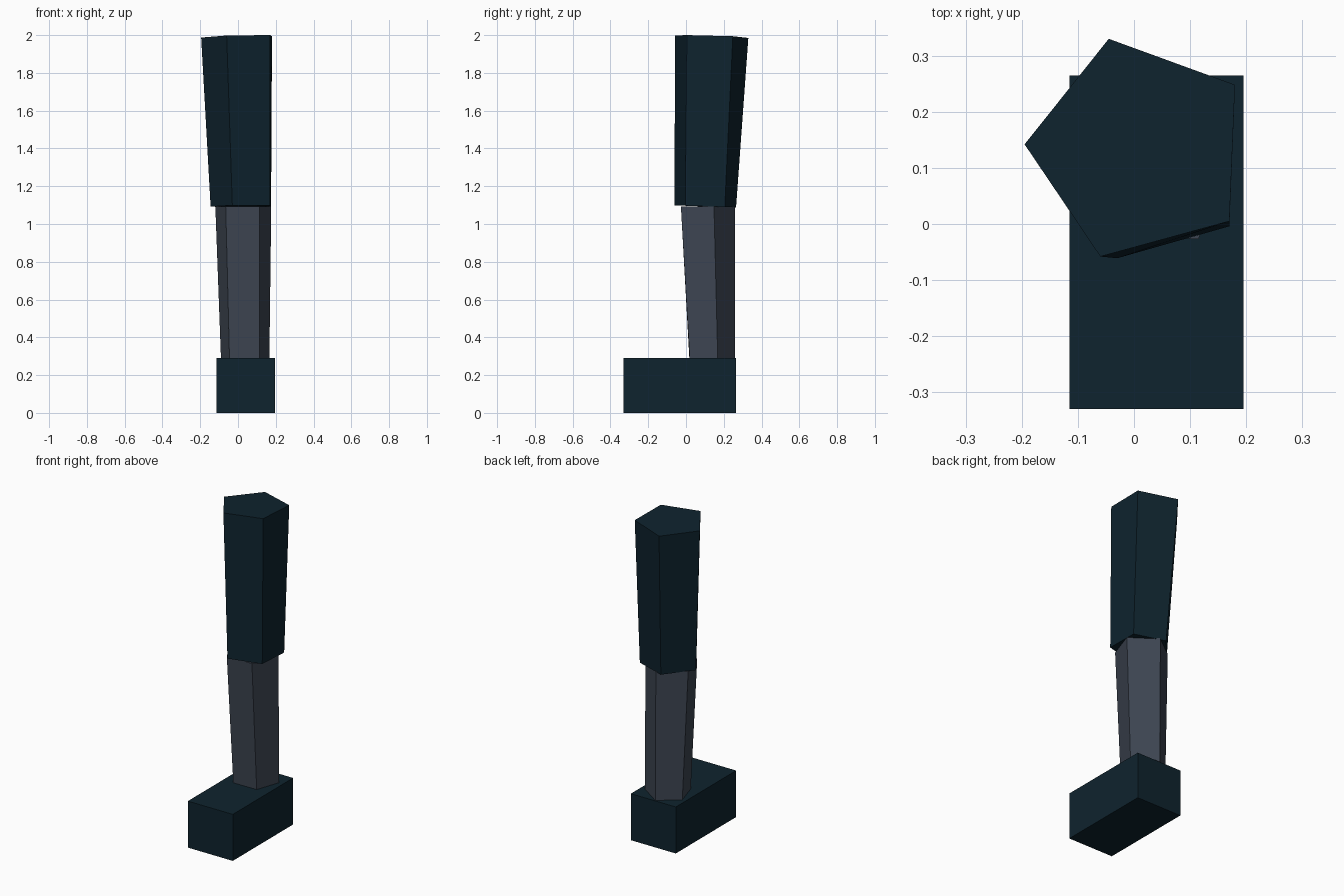
import bpy
import bmesh

if "Cube" in bpy.data.objects:
    bpy.data.objects.remove(bpy.data.objects["Cube"])


def material(name, rgb):
    mat = bpy.data.materials.new(name)
    mat.diffuse_color = (*rgb, 1.0)
    mat.use_nodes = True
    mat.node_tree.nodes["Principled BSDF"].inputs["Base Color"].default_value = mat.diffuse_color
    return mat


def loft(name, bottom, top, mat):
    """Flat-sided, capped prism between two matching rings."""
    bm = bmesh.new()
    low = [bm.verts.new(p) for p in bottom]
    high = [bm.verts.new(p) for p in top]
    n = len(low)
    for i in range(n):
        j = (i + 1) % n
        bm.faces.new((low[i], low[j], high[j], high[i]))
    bm.faces.new(low[::-1])
    bm.faces.new(high)
    bmesh.ops.recalc_face_normals(bm, faces=bm.faces)
    mesh = bpy.data.meshes.new(name)
    bm.to_mesh(mesh)
    bm.free()
    mesh.materials.append(mat)
    obj = bpy.data.objects.new(name, mesh)
    bpy.context.collection.objects.link(obj)
    return obj


def ring(points, z):
    return [(x, y, z) for x, y in points]


navy = material("dark navy", (0.0045, 0.0168, 0.0273))
slate = material("slate grey", (0.047, 0.060, 0.084))

# Foot: plain block
sole = [(-0.115, -0.33), (0.195, -0.33), (0.195, 0.265), (-0.115, 0.265)]
loft("foot", ring(sole, 0.0), ring(sole, 0.29), navy)

# Shin: five-sided, widening upwards
ankle = [(-0.045, 0.018), (0.115, 0.02), (0.166, 0.168), (0.03, 0.26), (-0.09, 0.165)]
knee = [(-0.065, -0.018), (0.115, -0.027), (0.176, 0.148), (0.026, 0.26), (-0.12, 0.15)]
loft("shin", ring(ankle, 0.285), ring(knee, 1.093), slate)

# Thigh: larger five-sided prism with slightly tilted ends
thigh_bottom = [(-0.03, -0.061, 1.099), (0.17, -0.004, 1.097), (0.175, 0.205, 1.09),
                (-0.012, 0.265, 1.088), (-0.145, 0.11, 1.092)]
thigh_top = [(-0.06, -0.058, 1.998), (0.17, 0.005, 2.0), (0.18, 0.248, 1.994),
             (-0.045, 0.33, 1.985), (-0.195, 0.142, 1.987)]
loft("thigh", thigh_bottom, thigh_top, navy)
